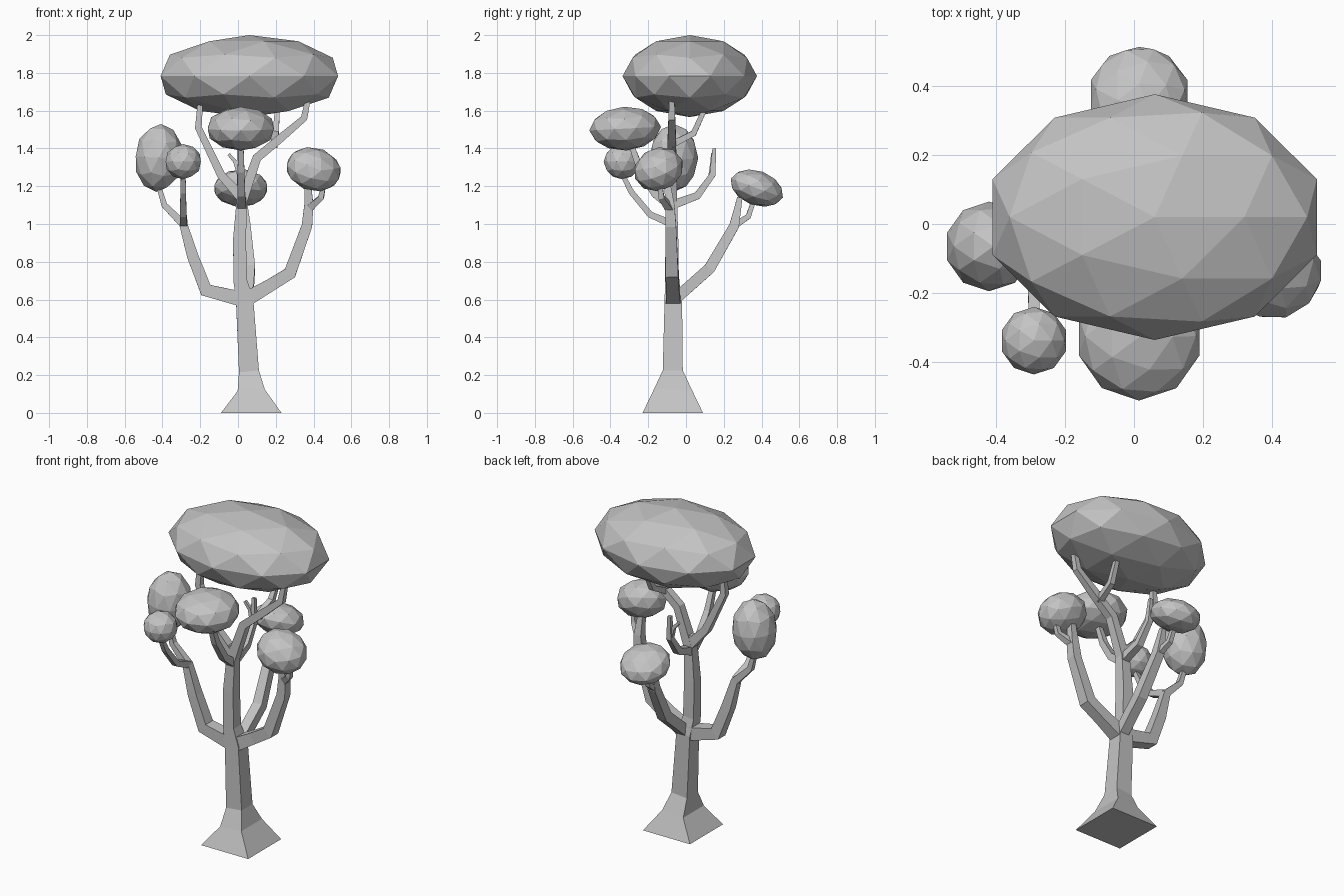
import bpy, bmesh
from math import radians
from mathutils import Vector

cube = bpy.data.objects.get("Cube")
if cube:
    bpy.data.objects.remove(cube, do_unlink=True)

# One plain material for the whole tree
grey = bpy.data.materials.new("plain grey")
grey.use_nodes = True
grey.diffuse_color = (0.55, 0.55, 0.55, 1)
grey.node_tree.nodes["Principled BSDF"].inputs["Base Color"].default_value = grey.diffuse_color


def finish(name, bm):
    mesh = bpy.data.meshes.new(name)
    bmesh.ops.recalc_face_normals(bm, faces=bm.faces)
    bm.to_mesh(mesh)
    bm.free()
    mesh.materials.append(grey)
    obj = bpy.data.objects.new(name, mesh)
    bpy.context.collection.objects.link(obj)
    return obj


def limb(name, *path):
    """Four-sided tapering tube through (x, y, z, half width[, half depth])."""
    bm = bmesh.new()
    pts = [Vector(p[:3]) for p in path]
    span = pts[-1] - pts[0]
    along_x = abs(span.x) >= abs(span.y)
    ref = Vector((0, 1, 0)) if along_x else Vector((1, 0, 0))
    rings = []
    for i, p in enumerate(pts):
        before = (p - pts[i - 1]).normalized() if i else Vector()
        after = (pts[i + 1] - p).normalized() if i < len(pts) - 1 else Vector()
        tangent = (before + after).normalized()
        u = ref.cross(tangent).normalized()
        v = tangent.cross(u)
        w, d = path[i][3], path[i][-1]
        rings.append([bm.verts.new(p + u * a * w + v * b * d)
                      for a, b in ((-1, -1), (1, -1), (1, 1), (-1, 1))])
    for low, high in zip(rings, rings[1:]):
        for k in range(4):
            n = (k + 1) % 4
            bm.faces.new((low[k], low[n], high[n], high[k]))
    bm.faces.new(rings[0])
    bm.faces.new(rings[-1])
    return finish(name, bm)


def foliage(name, centre, radii, tilt=(0, 0, 0)):
    """Faceted, stretched leaf clump."""
    bm = bmesh.new()
    bmesh.ops.create_icosphere(bm, subdivisions=2, radius=1)
    bmesh.ops.scale(bm, vec=radii, verts=bm.verts)
    obj = finish(name, bm)
    obj.location = centre
    obj.rotation_euler = [radians(a) for a in tilt]


# Trunk with flared foot
limb("trunk", (.07, -.07, 0, .16), (.07, -.07, .12, .072, .1),
     (.058, -.07, .22, .053), (.035, -.067, .6, .046),
     (.012, -.075, .7, .036), (.008, -.075, .92, .034), (.02, -.075, 1.12, .028),
     (.02, -.075, 1.2, .02))

# Lower limbs
limb("left_limb", (.04, -.068, .6, .04), (.17, -.07, .675, .034),
     (.275, -.075, .74, .034), (.365, -.08, .99, .028),
     (.375, -.085, 1.1, .024), (.37, -.1, 1.22, .016))
limb("left_twig", (.375, -.085, 1.08, .02), (.44, -.13, 1.14, .015), (.455, -.14, 1.22, .012))
limb("right_limb", (.03, -.068, .6, .04), (-.17, -.07, .65, .036),
     (-.24, -.073, .83, .03), (-.29, -.075, 1.0, .022),
     (-.39, -.072, 1.1, .016), (-.42, -.068, 1.2, .012))
limb("right_front_twig", (-.288, -.075, 1.0, .02), (-.29, -.19, 1.05, .017),
     (-.29, -.29, 1.17, .015), (-.29, -.34, 1.27, .012))
limb("back_limb", (.05, -.05, .61, .03), (.06, .125, .765, .03),
     (.04, .255, .99, .026), (.03, .285, 1.14, .014))
limb("back_twig", (.04, .255, .99, .018), (.02, .33, 1.04, .014), (.01, .36, 1.13, .012))

# Upper branches
limb("upper_right_branch", (.02, -.075, 1.14, .028), (-.09, -.075, 1.26, .022),
     (-.21, -.075, 1.51, .018), (-.2, -.075, 1.64, .014))
limb("upper_left_branch", (.02, -.075, 1.12, .028), (.1, -.075, 1.35, .024),
     (.22, -.075, 1.45, .022), (.35, -.075, 1.56, .018), (.37, -.075, 1.66, .014))
limb("upper_left_twig", (.19, -.075, 1.42, .018), (.2, .04, 1.48, .016), (.21, .11, 1.63, .012))
limb("upper_front_branch", (.02, -.075, 1.09, .024), (.018, -.165, 1.16, .02),
     (.016, -.24, 1.28, .018), (.015, -.29, 1.42, .014))
limb("upper_back_branch", (.02, -.075, 1.1, .024), (.015, .06, 1.15, .02),
     (.01, .14, 1.26, .016), (.005, .15, 1.4, .01))
limb("upper_back_twig", (.01, .13, 1.25, .012), (-.015, .14, 1.33, .01), (-.05, .14, 1.37, .008))

# Leaf clumps
foliage("crown_foliage", (.06, .02, 1.783), (.494, .356, .217))
foliage("front_foliage", (.015, -.322, 1.505), (.184, .19, .116), (3, 0, 0))
foliage("right_foliage", (-.42, -.065, 1.35), (.128, .13, .18), (0, 4, 0))
foliage("small_foliage", (-.29, -.338, 1.33), (.098, .098, .093))
foliage("left_foliage", (.4, -.145, 1.29), (.15, .135, .112), (22, 15, 0))
foliage("back_foliage", (.015, .375, 1.19), (.147, .147, .092), (-20, 0, 0))
